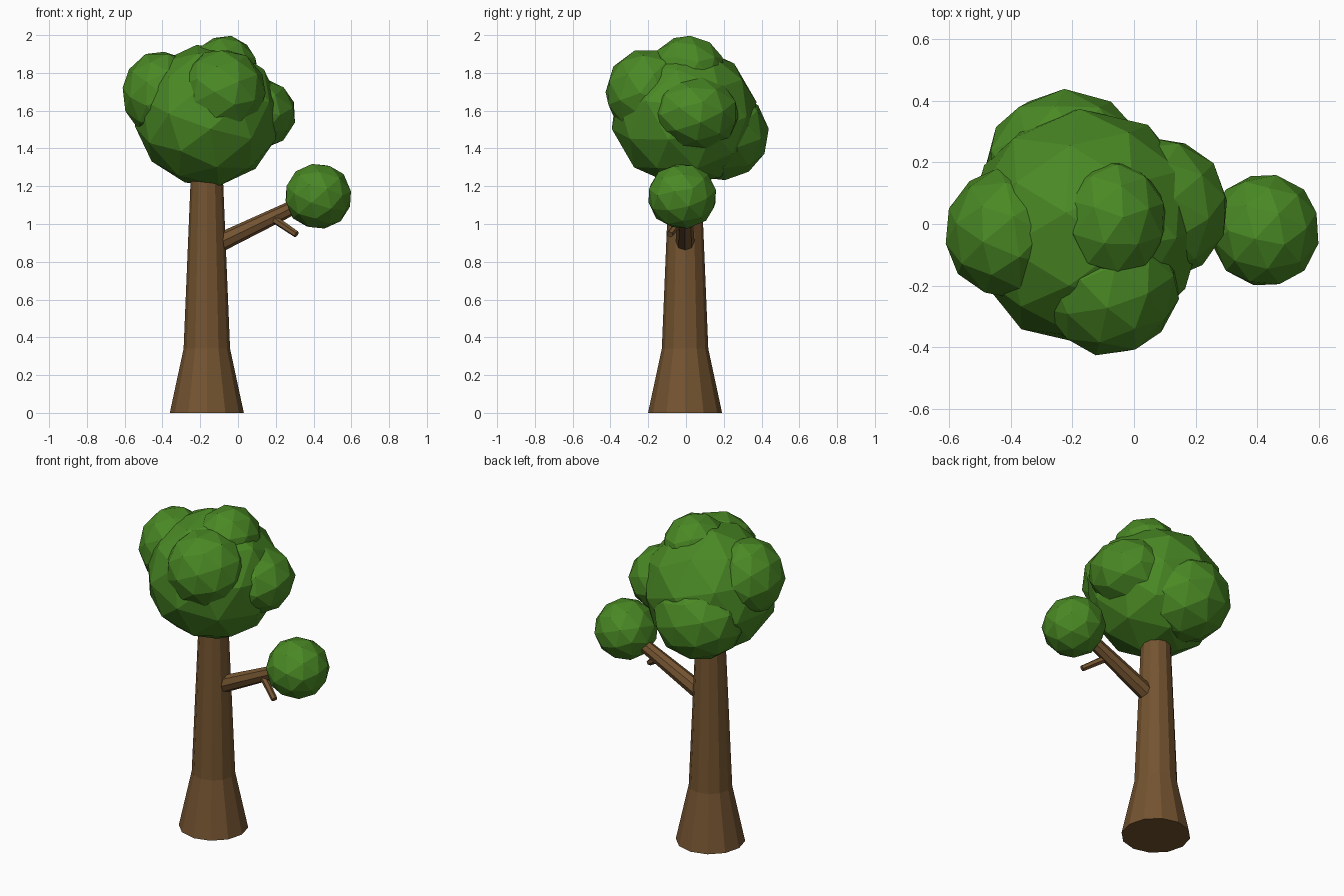
import bpy, bmesh
from mathutils import Vector, Euler

if "Cube" in bpy.data.objects:
    bpy.data.objects.remove(bpy.data.objects["Cube"])


def material(name, rgb):
    m = bpy.data.materials.new(name)
    m.diffuse_color = (*rgb, 1)
    m.use_nodes = True
    m.node_tree.nodes["Principled BSDF"].inputs["Base Color"].default_value = m.diffuse_color
    return m


BARK = material("bark brown", (0.175, 0.088, 0.03))
LEAF = material("leaf green", (0.068, 0.25, 0.018))


def finish(bm, name, mat):
    bmesh.ops.recalc_face_normals(bm, faces=bm.faces)
    me = bpy.data.meshes.new(name)
    bm.to_mesh(me)
    bm.free()
    me.materials.append(mat)
    ob = bpy.data.objects.new(name, me)
    bpy.context.collection.objects.link(ob)
    return ob


def tube(name, rings, sides):
    """Capped tapered tube through (point, radius) rings on a straight axis."""
    bm = bmesh.new()
    axis = Vector(rings[-1][0]) - Vector(rings[0][0])
    rot = axis.to_track_quat('Z', 'Y').to_matrix().to_4x4()
    loops = []
    for p, r in rings:
        res = bmesh.ops.create_circle(bm, segments=sides, radius=r)
        bmesh.ops.transform(bm, matrix=rot, verts=res["verts"])
        bmesh.ops.translate(bm, vec=p, verts=res["verts"])
        loops.append(res["verts"])
    for a, b in zip(loops, loops[1:]):
        for i in range(sides):
            j = (i + 1) % sides
            bm.faces.new((a[i], a[j], b[j], b[i]))
    bm.faces.new(loops[0])
    bm.faces.new(loops[-1])
    return finish(bm, name, BARK)


def clump(name, centre, size, turn):
    """Faceted leaf ball."""
    bm = bmesh.new()
    bmesh.ops.create_icosphere(bm, subdivisions=2, radius=1)
    bmesh.ops.rotate(bm, verts=bm.verts, matrix=Euler(turn).to_matrix())
    bmesh.ops.scale(bm, vec=size, verts=bm.verts)
    bmesh.ops.translate(bm, vec=centre, verts=bm.verts)
    return finish(bm, name, LEAF)


# Trunk with flared foot, side branch and twig
tube("trunk", [((-0.165, -0.005, 0), 0.196), ((-0.165, -0.005, 0.34), 0.123),
               ((-0.165, -0.005, 1.3), 0.083)], 12)
tube("branch", [((-0.10, -0.005, 0.90), 0.05), ((0.40, -0.005, 1.14), 0.035)], 8)
tube("twig", [((0.17, -0.01, 1.04), 0.022), ((0.31, -0.085, 0.945), 0.018)], 6)

# Crown: one big ball with overlapping bumps
clump("crown_core", (-0.16, -0.01, 1.575), (0.39, 0.39, 0.38), (0.2, 0.3, 0.1))
clump("crown_right", (0.075, 0.05, 1.585), (0.235, 0.235, 0.20), (0.5, 0.1, 0.4))
clump("crown_left", (-0.41, -0.03, 1.69), (0.205, 0.215, 0.23), (0.1, 0.6, 0.2))
clump("crown_back", (-0.22, 0.175, 1.475), (0.27, 0.265, 0.25), (0.3, 0.2, 0.7))
clump("crown_front", (-0.08, -0.20, 1.70), (0.23, 0.23, 0.23), (0.7, 0.4, 0.1))
clump("crown_top", (-0.07, 0.01, 1.81), (0.18, 0.20, 0.19), (0.0, 0.2, 0.3))

# Small leaf ball at the branch end
clump("branch_leaves", (0.425, -0.02, 1.147), (0.18, 0.186, 0.176), (0.4, 0.2, 0.5))
